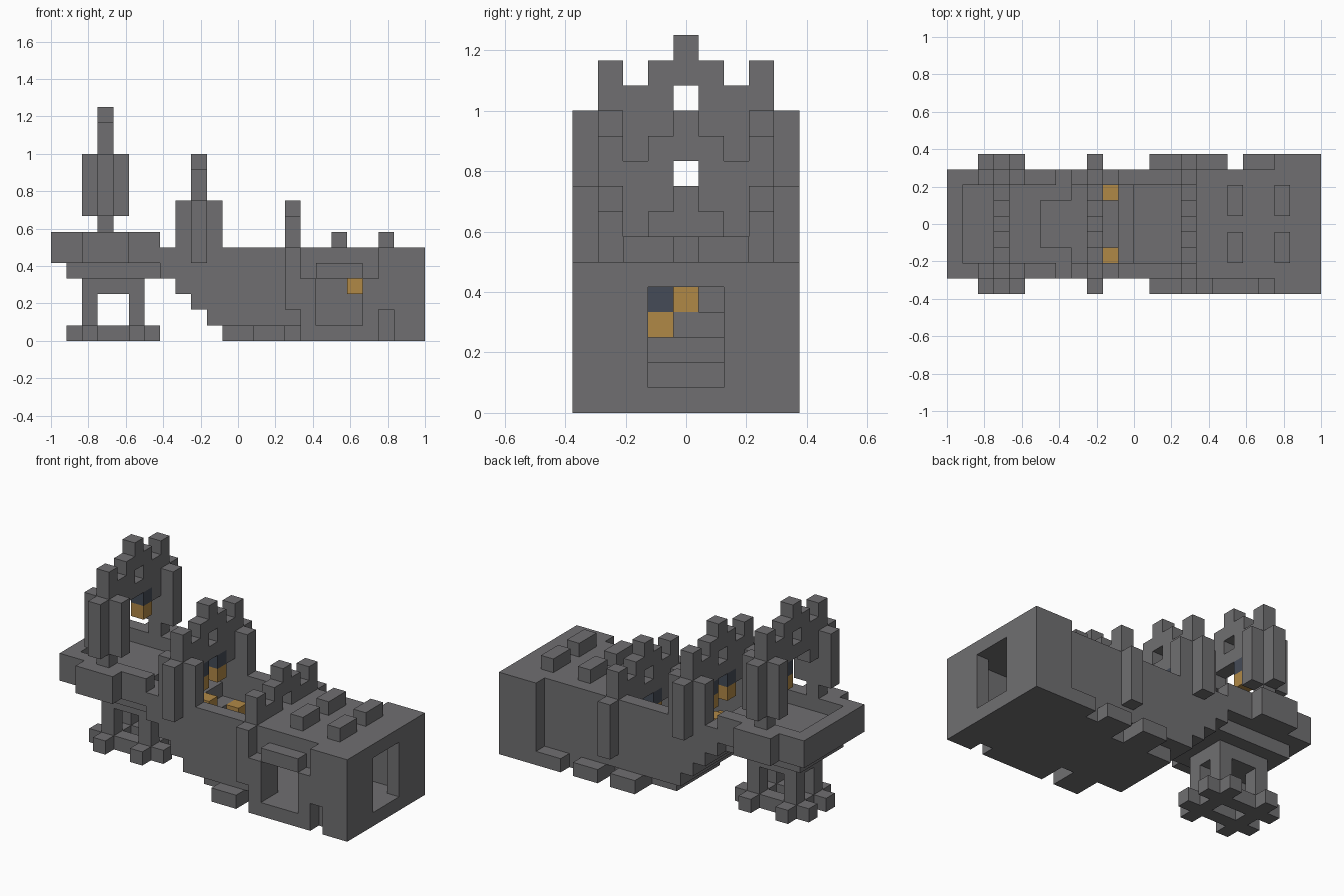
import bpy, bmesh
from mathutils import Vector

old = bpy.data.objects.get("Cube")
if old:
    bpy.data.objects.remove(old, do_unlink=True)

UNIT = 1 / 12
ORIGIN = Vector((-1, -0.375, 0))


def material(name, rgb):
    m = bpy.data.materials.new(name)
    m.use_nodes = True
    color = (*rgb, 1)
    m.diffuse_color = color
    bsdf = m.node_tree.nodes["Principled BSDF"]
    bsdf.inputs["Base Color"].default_value = color
    bsdf.inputs["Roughness"].default_value = 0.9
    return m


stone = material("grey stone", (0.162, 0.159, 0.166))
glow = material("amber glow", (0.434, 0.246, 0.061))
iron = material("dark iron", (0.058, 0.07, 0.095))

parts = {}      # part name -> set of grid cells
taken = {}      # cell -> part name
paint = {}      # part name -> material


def carve(xs, ys, zs):
    for x in range(*xs):
        for y in range(*ys):
            for z in range(*zs):
                name = taken.pop((x, y, z), None)
                if name:
                    parts[name].discard((x, y, z))


def block(name, xs, ys, zs, mat=stone):
    carve(xs, ys, zs)
    cells = parts.setdefault(name, set())
    paint[name] = mat
    for x in range(*xs):
        for y in range(*ys):
            for z in range(*zs):
                cells.add((x, y, z))
                taken[x, y, z] = name


def both_sides(name, xs, ys, zs):
    block(name, xs, ys, zs)
    block(name, xs, (9 - ys[1], 9 - ys[0]), zs)


# Pedestal below the raised platform
block("pedestal_foot", (2, 6), (3, 6), (0, 1))
carve((3, 5), (4, 5), (0, 1))
for x in (2, 5):
    both_sides("pedestal_foot", (x, x + 1), (2, 3), (0, 1))
    both_sides("pedestal_legs", (x, x + 1), (3, 4), (1, 3))
for x in (1, 6):
    both_sides("pedestal_foot", (x, x + 1), (3, 4), (0, 1))
block("pedestal_cap", (2, 6), (3, 6), (3, 4))

# Raised platform with a rim
block("platform_base", (1, 7), (2, 7), (4, 5))
block("platform", (0, 7), (1, 8), (5, 7))
both_sides("platform", (2, 5), (0, 1), (5, 7))
carve((1, 7), (2, 7), (6, 7))

# Sloping middle hull: side walls and stepped floor
block("hull", (7, 8), (1, 8), (4, 6))
for x in range(8, 16):
    low = max(11 - x, 0)
    both_sides("hull", (x, x + 1), (1, 2), (max(low, 1), 6))
    block("hull_floor", (x, x + 1), (2, 7), (low, max(13 - x, 1)))
carve((6, 8), (3, 6), (5, 6))

# Hall at the low end
block("hall", (16, 24), (1, 8), (0, 6))
block("hall", (21, 24), (0, 9), (0, 6))
carve((16, 23), (2, 7), (1, 5))
carve((23, 24), (3, 6), (1, 5))
carve((21, 22), (0, 1), (0, 2))
block("hall_front_bay", (16, 21), (0, 1), (0, 4))
carve((17, 20), (0, 2), (1, 4))
block("window_canopy", (17, 20), (0, 1), (4, 5))
for x in (18, 21):
    both_sides("roof_studs", (x, x + 1), (2, 4), (6, 7))

# Ground footings
both_sides("footings", (13, 15), (0, 2), (0, 1))
for x in (16, 19):
    block("footings", (x, x + 2), (8, 9), (0, 1))


# Crenellated gates with buttress piers, each lower than the last
def gate(name, x, top, base):
    xs = (x, x + 1)
    both_sides(name, xs, (1, 2), (base, top - 1))
    both_sides(name, xs, (2, 3), (top - 5, top - 2))
    both_sides(name, xs, (3, 4), (top - 4, top - 1))
    block(name, xs, (4, 5), (top - 4, top))
    carve(xs, (4, 5), (top - 3, top - 2))
    piers = name + "_piers"
    both_sides(piers, xs, (0, 1), (top - 7, top - 3))
    for px in (x - 1, x + 1):
        both_sides(piers, (px, px + 1), (1, 2), (top - 7, top - 3))


gate("high_gate", 3, 15, 7)
gate("middle_gate", 9, 12, 2)
gate("low_gate", 15, 9, 1)


# Lanterns
def lamp(name, x, y, z, hung=True):
    block(name, (x, x + 1), (y, y + 1), (z, z + 1), glow)
    if hung:
        block(name + "_cap", (x, x + 1), (y, y + 1), (z + 1, z + 2), iron)


lamp("high_gate_lamp", 3, 5, 9)
lamp("middle_gate_lamp_a", 9, 5, 6)
lamp("middle_gate_lamp_b", 9, 3, 6)
lamp("low_gate_lamp", 15, 3, 3)
lamp("hall_lamp", 19, 3, 3)
lamp("stair_lamp_front", 10, 2, 3, False)
lamp("stair_lamp_back", 10, 6, 3, False)
lamp("stair_lamp_middle", 9, 4, 4, False)


# Turn the cells of each part into outer faces only
def build(name, cells):
    bm = bmesh.new()
    corners = {}

    def corner(p):
        key = tuple(p)
        if key not in corners:
            corners[key] = bm.verts.new(ORIGIN + Vector(p) * UNIT)
        return corners[key]

    for cell in sorted(cells):
        for axis in range(3):
            u, v = (axis + 1) % 3, (axis + 2) % 3
            for side in (0, 1):
                near = list(cell)
                near[axis] += 2 * side - 1
                if tuple(near) in taken:
                    continue
                loop = []
                for du, dv in ((0, 0), (1, 0), (1, 1), (0, 1)):
                    p = list(cell)
                    p[axis] += side
                    p[u] += du
                    p[v] += dv
                    loop.append(corner(p))
                bm.faces.new(loop if side else loop[::-1])
    bmesh.ops.dissolve_limit(bm, angle_limit=0.01,
                             verts=bm.verts, edges=bm.edges)
    mesh = bpy.data.meshes.new(name)
    bm.to_mesh(mesh)
    bm.free()
    mesh.materials.append(paint[name])
    bpy.context.collection.objects.link(bpy.data.objects.new(name, mesh))


for part, cells in parts.items():
    if cells:
        build(part, cells)
